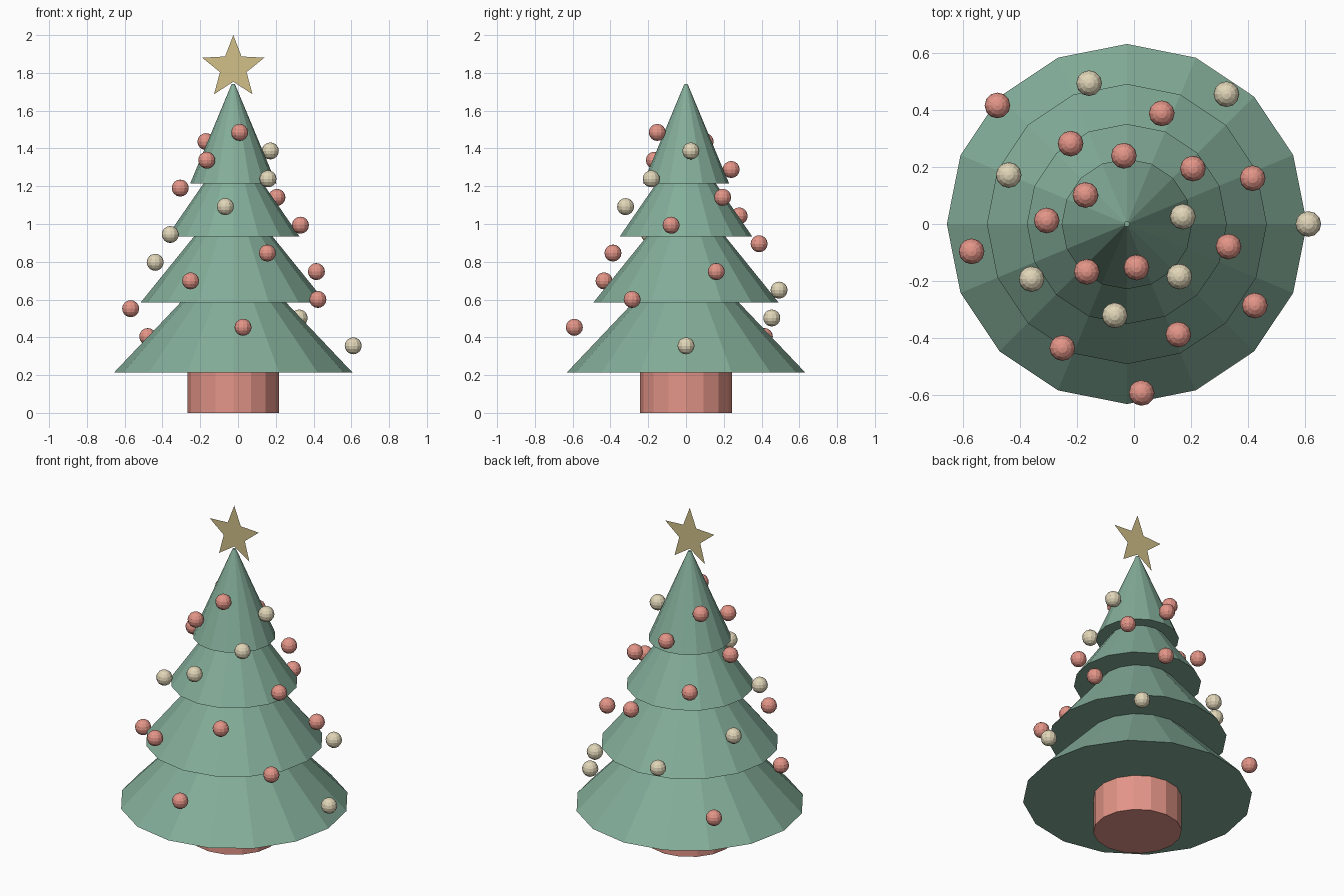
import bpy, bmesh, math
from mathutils import Matrix, Vector

cube = bpy.data.objects.get("Cube")
if cube:
    bpy.data.objects.remove(cube, do_unlink=True)

AXIS_X = -0.025   # the trunk line sits slightly off centre
SIDES = 16


def material(name, rgb):
    m = bpy.data.materials.new(name)
    m.use_nodes = True
    m.diffuse_color = (*rgb, 1)
    m.node_tree.nodes["Principled BSDF"].inputs["Base Color"].default_value = (*rgb, 1)
    return m


green = material("soft green", (0.23, 0.42, 0.32))
red = material("warm red", (0.77, 0.30, 0.245))
cream = material("pale cream", (0.75, 0.67, 0.48))
gold = material("dull gold", (0.64, 0.53, 0.25))


def add_object(name, bm, mat, location):
    mesh = bpy.data.meshes.new(name)
    bm.to_mesh(mesh)
    bm.free()
    mesh.materials.append(mat)
    obj = bpy.data.objects.new(name, mesh)
    obj.location = location
    bpy.context.collection.objects.link(obj)
    return obj


def add_cone(name, r_bottom, r_top, z_bottom, z_top, mat):
    bm = bmesh.new()
    height = z_top - z_bottom
    bmesh.ops.create_cone(bm, cap_ends=True, segments=SIDES, radius1=r_bottom,
                          radius2=r_top, depth=height,
                          matrix=Matrix.Translation((0, 0, height / 2)))
    return add_object(name, bm, mat, (AXIS_X, 0, z_bottom))


# Trunk
add_cone("trunk", 0.243, 0.243, 0, 0.215, red)

# Branch tiers: bottom radius, bottom height, top height
tiers = [(0.63, 0.215, 0.87), (0.49, 0.585, 1.18),
         (0.35, 0.935, 1.43), (0.228, 1.215, 1.74)]
for i, (radius, low, high) in enumerate(tiers):
    add_cone(f"branch_tier_{i + 1}", radius, 0.009, low, high, green)

# Baubles on a golden-angle spiral, every third one cream
COUNT = 24
for i in range(COUNT):
    t = i / (COUNT - 1)
    angle = math.radians(137.5 * i)
    r = 0.635 - 0.479 * t
    bm = bmesh.new()
    bmesh.ops.create_uvsphere(bm, u_segments=12, v_segments=8, radius=0.045)
    add_object(f"bauble_{i + 1}", bm, red if i % 3 else cream,
               (AXIS_X + r * math.cos(angle), r * math.sin(angle), 0.355 + 1.13 * t))

# Flat star on the tip, facing the front
bm = bmesh.new()
points = []
for k in range(10):
    r = 0.074 if k % 2 else 0.173
    a = math.pi / 2 + k * math.pi / 5
    points.append(bm.verts.new(Vector((r * math.cos(a), 0, r * math.sin(a)))))
bm.faces.new(points)
add_object("star", bm, gold, (AXIS_X, 0, 1.827))
